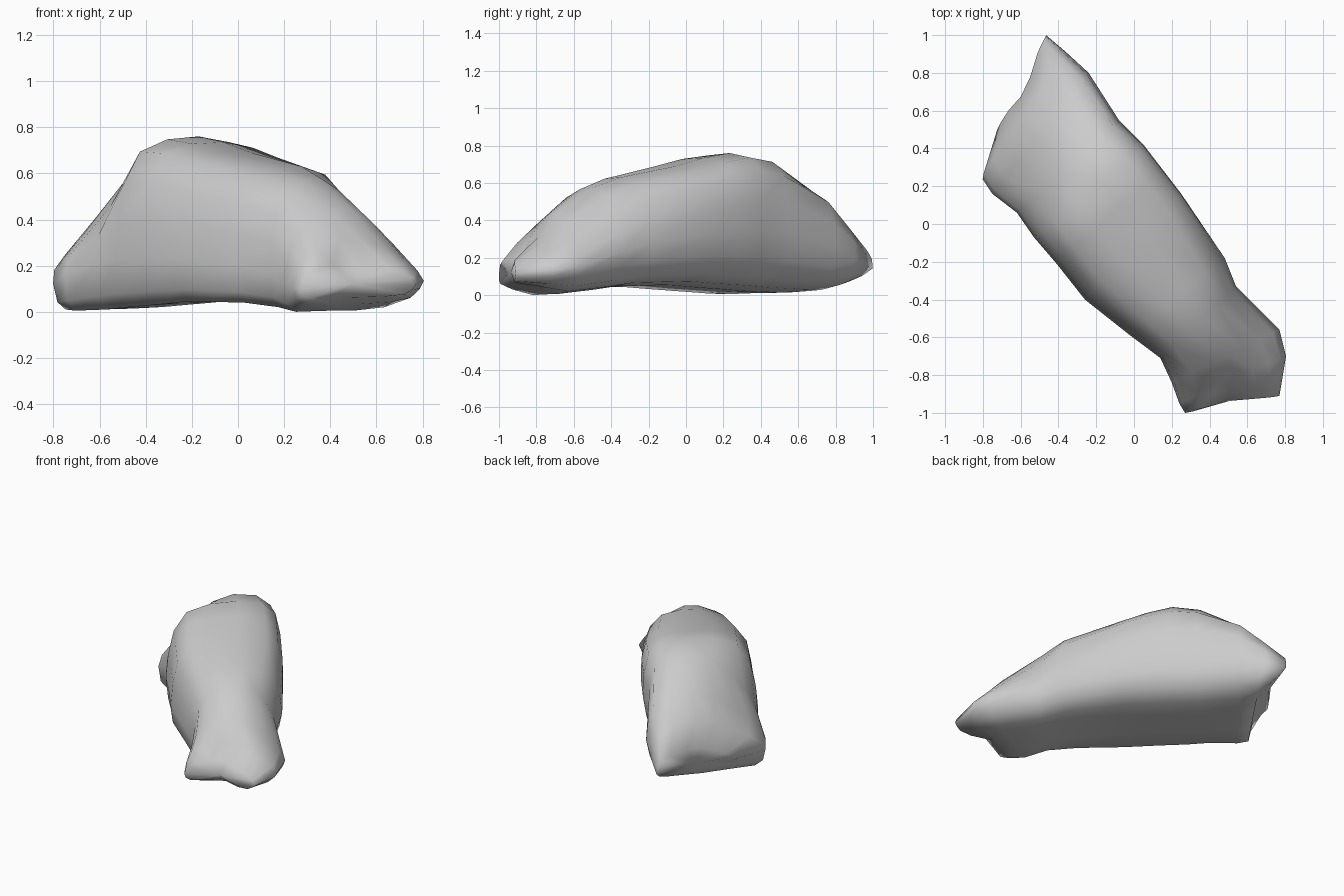
import bpy, bmesh, math
from mathutils import Vector

if "Cube" in bpy.data.objects:
    bpy.data.objects.remove(bpy.data.objects["Cube"])

# Stations along the boulder: left xy, right xy, crown height, base height,
# end dent, undercut, and lean (-1 slopes down to the left, 0 boxy, 1 to the right)
stations = [
    ((-.73, .49), (-.465, 1.0), .26, .05, .04, .12, -.6),
    ((-.81, .25), (-.36, .91), .41, .01, 0, .04, -.9),
    ((-.75, .16), (-.24, .80), .565, .005, 0, 0, -1),
    ((-.62, .06), (-.08, .55), .73, .01, 0, 0, -.75),
    ((-.53, -.07), (.05, .42), .76, .02, 0, 0, -.1),
    ((-.41, -.21), (.15, .29), .735, .03, 0, 0, 0),
    ((-.26, -.40), (.25, .16), .69, .045, 0, 0, 0),
    ((-.02, -.59), (.48, -.18), .63, .04, 0, 0, .3),
    ((.14, -.71), (.54, -.33), .575, .02, 0, 0, .6),
    ((.20, -.84), (.77, -.56), .44, .0, 0, 0, 1),
    ((.24, -.95), (.805, -.70), .31, .03, -.03, 0, .8),
    ((.27, -1.0), (.77, -.91), .20, .06, -.11, 0, .4),
]
# Matching cross-sections: u across the width, h up the height
floor_right = [(.97, .25), (.9, .11), (.76, .045), (.55, .015), (.3, .01)]
left_slope = [(.09, 0), (.02, .08), (0, .28), (.03, .42), (.14, .57), (.28, .74),
              (.44, .92), (.61, 1), (.81, .98), (.94, .88), (.985, .68), (1, .45)] + floor_right
boxy = [(.09, 0), (.02, .08), (0, .28), (.02, .52), (.06, .75), (.17, .93),
        (.38, .99), (.62, 1), (.85, .965), (.955, .86), (.995, .66), (1, .43)] + floor_right
right_slope = [(.09, 0), (.02, .08), (0, .26), (.02, .48), (.07, .7), (.18, .88),
               (.37, .98), (.52, 1), (.67, .88), (.82, .68), (.94, .5), (1, .36)] + floor_right
axis = Vector((.56, -.83))


def cross_section(lean):
    """Blend the boxy section towards a sloped one."""
    other = left_slope if lean < 0 else right_slope
    return [Vector(a).lerp(Vector(b), abs(lean)) for a, b in zip(boxy, other)]


bm = bmesh.new()
rings = []
for left, right, top, base, dent, under, lean in stations:
    left, right = Vector(left), Vector(right)
    ring = []
    for u, h in cross_section(lean):
        p = left.lerp(right, u)
        p += axis * (dent * math.sin(math.pi * u) ** 4 + under * max(0, 1 - h / .45))
        ring.append(bm.verts.new((p.x, p.y, base + (top - base) * h)))
    rings.append(ring)

# Skin between the rings
n = len(boxy)
for a, b in zip(rings, rings[1:]):
    for i in range(n):
        j = (i + 1) % n
        bm.faces.new((a[i], a[j], b[j], b[i]))
# Both ends, closed by fans
for ring in (rings[0], rings[-1]):
    hub = bm.verts.new(sum((v.co for v in ring), Vector()) / n)
    for i in range(n):
        bm.faces.new((ring[i], ring[(i + 1) % n], hub))
bmesh.ops.recalc_face_normals(bm, faces=bm.faces)

mesh = bpy.data.meshes.new("boulder")
bm.to_mesh(mesh)
bm.free()
rock = bpy.data.objects.new("boulder", mesh)
bpy.context.collection.objects.link(rock)

# Plain grey stone
stone = bpy.data.materials.new("grey_stone")
stone.diffuse_color = (.6, .6, .6, 1)
stone.use_nodes = True
stone.node_tree.nodes["Principled BSDF"].inputs["Base Color"].default_value = stone.diffuse_color
mesh.materials.append(stone)

bpy.context.view_layer.objects.active = rock
rock.select_set(True)
bpy.ops.object.shade_smooth()
